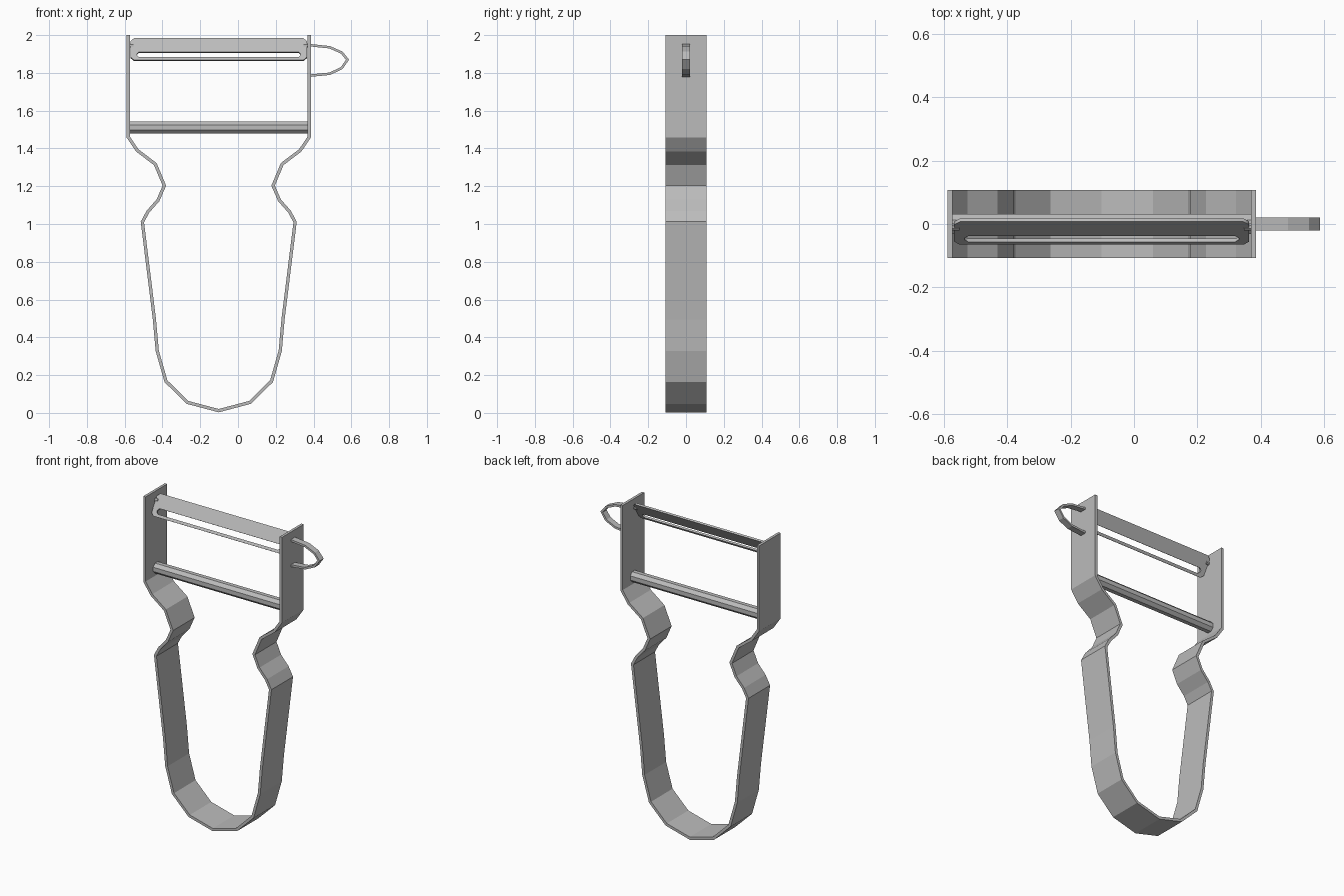
import bpy, bmesh, math
from mathutils import Vector, Matrix

if "Cube" in bpy.data.objects:
    bpy.data.objects.remove(bpy.data.objects["Cube"])

CX = -0.102      # centre line of the frame
HALF = 0.488     # half width of the frame
steel = bpy.data.materials.new("steel grey")
steel.diffuse_color = (0.5, 0.5, 0.5, 1)
steel.use_nodes = True
steel.node_tree.nodes["Principled BSDF"].inputs["Base Color"].default_value = steel.diffuse_color


def add(name, mesh):
    mesh.materials.clear()
    mesh.materials.append(steel)
    ob = bpy.data.objects.new(name, mesh)
    bpy.context.collection.objects.link(ob)
    return ob


def ribbon(name, pts, thick, depth):
    """Flat strip following an open x-z path, thickened to its left, 2*depth wide in y."""
    p = [Vector(q) for q in pts]
    normals = []
    for a, b in zip(p, p[1:]):
        d = (b - a).normalized()
        normals.append(Vector((-d.y, d.x)))
    inner = []
    for i, q in enumerate(p):
        n0, n1 = normals[max(i - 1, 0)], normals[min(i, len(normals) - 1)]
        m = (n0 + n1).normalized()
        inner.append(q + m * thick / m.dot(n1))
    bm = bmesh.new()
    rings = []
    for o, n in zip(p, inner):
        rings.append([bm.verts.new((v.x, y, v.y)) for v, y in
                      ((o, -depth), (o, depth), (n, depth), (n, -depth))])
    for a, b in zip(rings, rings[1:]):
        for k in range(4):
            bm.faces.new((a[k], a[(k + 1) % 4], b[(k + 1) % 4], b[k]))
    bm.faces.new(rings[0])
    bm.faces.new(rings[-1])
    bmesh.ops.recalc_face_normals(bm, faces=bm.faces)
    mesh = bpy.data.meshes.new(name)
    bm.to_mesh(mesh)
    bm.free()
    return add(name, mesh)


def rod(name, x0, x1, y, z, radius, sides):
    """Cylinder along x."""
    bm = bmesh.new()
    bmesh.ops.create_cone(bm, cap_ends=True, segments=sides, radius1=radius,
                          radius2=radius, depth=x1 - x0)
    bm.transform(Matrix.Translation(((x0 + x1) / 2, y, z))
                 @ Matrix.Rotation(math.pi / 2, 4, 'Y')
                 @ Matrix.Rotation(math.pi / sides, 4, 'Z'))
    mesh = bpy.data.meshes.new(name)
    bm.to_mesh(mesh)
    bm.free()
    return add(name, mesh)


def chamfered(x0, x1, v0, v1, c):
    return [(x0 + c, v0), (x1 - c, v0), (x1, v0 + c), (x1, v1 - c),
            (x1 - c, v1), (x0 + c, v1), (x0, v1 - c), (x0, v0 + c)]


# Bent handle frame: left half of the outline, mirrored about the centre line
half = [(HALF, 2.0), (HALF, 1.458), (0.437, 1.383), (0.343, 1.312), (0.297, 1.203),
        (0.329, 1.13), (0.382, 1.07), (0.413, 1.012), (0.349, 0.495), (0.334, 0.327),
        (0.287, 0.163), (0.17, 0.048)]
outline = [(CX - x, z) for x, z in half] + [(CX, 0.003)] \
    + [(CX + x, z) for x, z in reversed(half)]
ribbon("handle_frame", outline, 0.017, 0.108)

# Cross bar
wall = HALF - 0.012
rod("cross_bar", CX - wall, CX + wall, 0, 1.511, 0.035, 8)

# Slotted blade, leaning back at the top
curve = bpy.data.curves.new("blade_outline", 'CURVE')
curve.dimensions = '2D'
curve.fill_mode = 'BOTH'
curve.extrude = 0.006
for loop in (chamfered(-0.466, 0.466, -0.0685, 0.0685, 0.018),
             chamfered(-0.434, 0.434, -0.051, -0.017, 0.012)):
    s = curve.splines.new('POLY')
    s.points.add(len(loop) - 1)
    for pt, (x, v) in zip(s.points, loop):
        pt.co = (x, v, 0, 1)
    s.use_cyclic_u = True
helper = bpy.data.objects.new("blade_outline", curve)
blade_mesh = bpy.data.meshes.new_from_object(helper)
bpy.data.objects.remove(helper)
blade_mesh.transform(Matrix.Translation((CX, -0.024, 1.923))
                     @ Matrix.Rotation(math.radians(58), 4, 'X'))
add("blade", blade_mesh)

# Blade pivots
for side, name in ((-1, "left_pivot"), (1, "right_pivot")):
    a, b = sorted((CX + side * 0.45, CX + side * wall))
    rod(name, a, b, -0.01, 1.945, 0.012, 8)

# Side loop for digging out eyes
x0 = CX + HALF - 0.004
ribbon("side_loop", [(x0, 1.779), (0.487, 1.789), (0.553, 1.82), (0.588, 1.87),
                     (0.553, 1.913), (0.487, 1.942), (x0, 1.953)], 0.013, 0.02)
